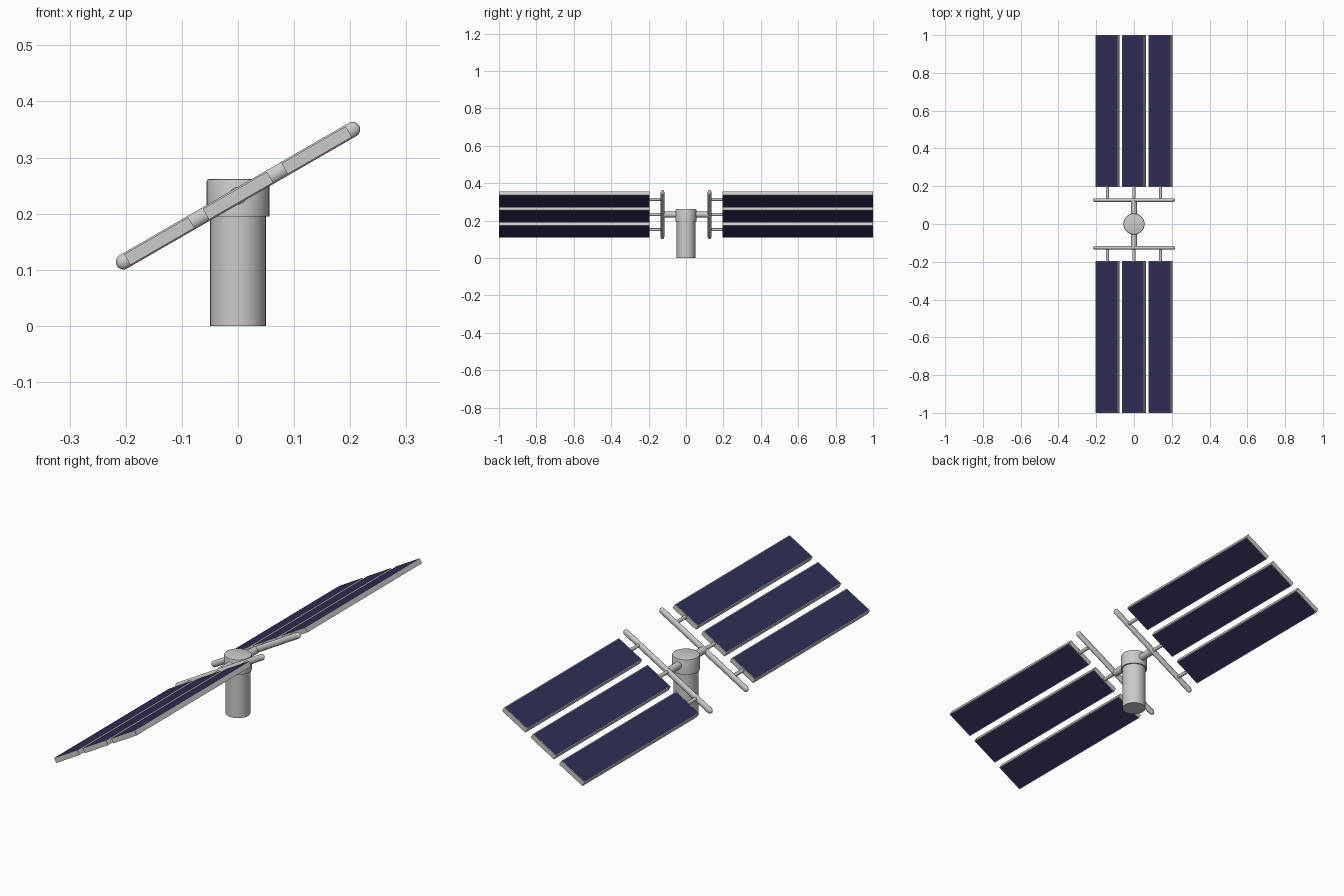
import bpy, bmesh, math
from mathutils import Matrix, Vector

if "Cube" in bpy.data.objects:
    bpy.data.objects.remove(bpy.data.objects["Cube"])

TILT = Matrix.Translation((0, 0, 0.232)) @ Matrix.Rotation(math.radians(-30), 4, 'Y')


def material(name, rgb):
    m = bpy.data.materials.new(name)
    m.diffuse_color = (*rgb, 1)
    m.use_nodes = True
    m.node_tree.nodes["Principled BSDF"].inputs["Base Color"].default_value = m.diffuse_color
    return m


GREY = material("light_grey_metal", (0.6, 0.6, 0.6))
BLUE = material("dark_blue_cells", (0.028, 0.027, 0.095))


def finish(name, bm, smooth=True):
    bmesh.ops.recalc_face_normals(bm, faces=bm.faces)
    me = bpy.data.meshes.new(name)
    bm.to_mesh(me)
    bm.free()
    me.materials.append(GREY)
    me.materials.append(BLUE)
    ob = bpy.data.objects.new(name, me)
    bpy.context.collection.objects.link(ob)
    if smooth:
        bpy.ops.object.select_all(action='DESELECT')
        ob.select_set(True)
        bpy.context.view_layer.objects.active = ob
        bpy.ops.object.shade_smooth_by_angle(angle=math.radians(35))
    return ob


def lathe(name, profile, mat=Matrix(), segs=32):
    """Spin an (r, z) profile about z, then transform it."""
    bm = bmesh.new()
    vs = [bm.verts.new((r, 0, z)) for r, z in profile]
    es = [bm.edges.new(p) for p in zip(vs, vs[1:])]
    bmesh.ops.spin(bm, geom=vs + es, cent=(0, 0, 0), axis=(0, 0, 1),
                   angle=2 * math.pi, steps=segs)
    bmesh.ops.remove_doubles(bm, verts=bm.verts, dist=1e-5)
    bm.transform(mat)
    return finish(name, bm)


def rod_y(name, u, y0, y1, r):
    """Round rod along y at offset u in the tilted plane."""
    mat = TILT @ Matrix.Translation((u, y0, 0)) @ Matrix.Rotation(math.radians(-90), 4, 'X')
    if y1 < y0:
        mat = TILT @ Matrix.Translation((u, y0, 0)) @ Matrix.Rotation(math.radians(90), 4, 'X')
    length = abs(y1 - y0)
    return lathe(name, [(0, 0), (r, 0), (r, length), (0, length)], mat, 16)


def panel(name, u, y):
    """Framed slab with inset cell faces on both sides."""
    bm = bmesh.new()
    bmesh.ops.create_cube(bm, size=1)
    bm.transform(Matrix.Diagonal((0.132, 0.804, 0.022, 1)))
    bm.normal_update()
    faces = [f for f in bm.faces if abs(f.normal.z) > 0.9]
    bmesh.ops.inset_individual(bm, faces=faces, thickness=0.004)
    for f in faces:
        f.material_index = 1
    bm.transform(TILT @ Matrix.Translation((u, y, 0)))
    return finish(name, bm, False)


# Central post and its wider rotating head
lathe("post", [(0, 0), (0.05, 0), (0.05, 0.2), (0, 0.2)])
lathe("head", [(0, 0.195), (0.056, 0.195), (0.056, 0.256), (0.0545, 0.2605),
               (0.05, 0.262), (0, 0.262)])

# Rounded bar profile
R, HALF = 0.0135, 0.236
cap = [(R * math.sin(a), HALF + R * math.cos(a)) for a in
       [math.pi / 2 * i / 6 for i in range(7)]]
cap[0] = (0, HALF + R)
bar_profile = cap + [(r, -z) for r, z in reversed(cap)]

for side, s in (("back", 1), ("front", -1)):
    # Arm from head to cross bar
    rod_y(f"arm_{side}", 0, s * 0.03, s * 0.126, 0.016)
    # Cross bar, slightly flattened along y
    lathe(f"cross_bar_{side}", bar_profile,
          TILT @ Matrix.Translation((0, s * 0.126, 0)) @ Matrix.Diagonal((1, 0.75, 1, 1))
          @ Matrix.Rotation(math.pi / 2, 4, 'Y'), 20)
    # Three panels with their link rods
    for i in (-1, 0, 1):
        u = i * 0.162
        rod_y(f"link_rod_{side}_{i + 2}", u, s * 0.126, s * 0.21, 0.008)
        panel(f"solar_panel_{side}_{i + 2}", u, s * 0.598)
